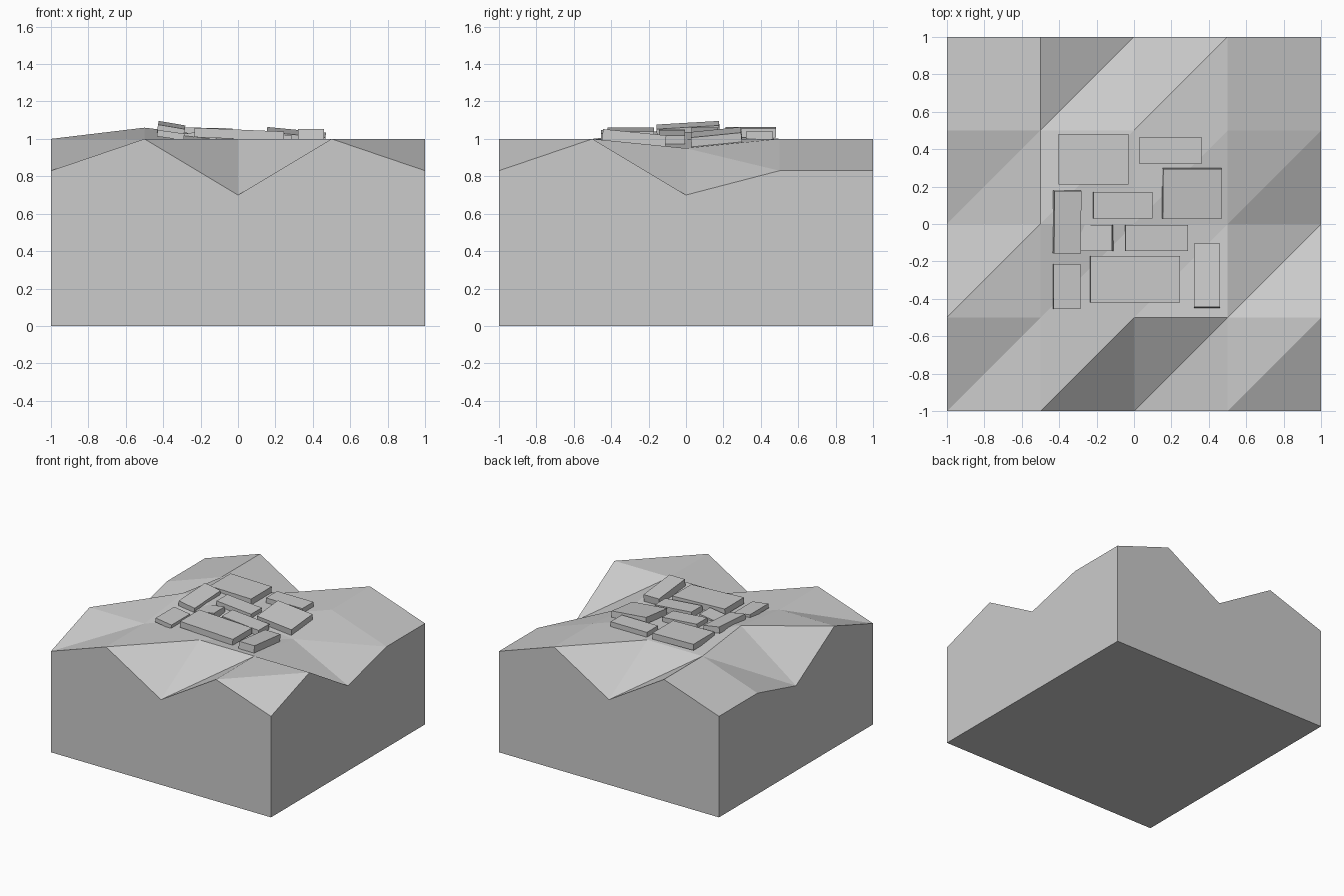
import bpy, bmesh
from mathutils import Vector, Matrix

if "Cube" in bpy.data.objects:
    bpy.data.objects.remove(bpy.data.objects["Cube"])

# Height grid: rows go front to back, columns left to right, spacing 0.5
H = [[.83, 1, .70, 1, .83],
     [1, 1, 1, 1, 1],
     [.70, 1.06, 1, .95, .70],
     [.83, 1, 1, 1, .83],
     [.83, 1, .70, 1, .83]]
N = 5


def link(name, bm):
    bmesh.ops.recalc_face_normals(bm, faces=bm.faces[:])
    mesh = bpy.data.meshes.new(name)
    bm.to_mesh(mesh)
    bm.free()
    obj = bpy.data.objects.new(name, mesh)
    bpy.context.collection.objects.link(obj)
    return obj


def ground(x, y):
    """Height of the terrain, each cell split from lower left to upper right."""
    u, v = (x + 1) * 2, (y + 1) * 2
    i, j = min(int(u), 3), min(int(v), 3)
    u, v = u - i, v - j
    a, b, c, d = H[j][i], H[j][i + 1], H[j + 1][i + 1], H[j + 1][i]
    if u >= v:
        return a + (b - a) * u + (c - b) * v
    return a + (c - d) * u + (d - a) * v


# Terrain block: faceted top, four walls and a flat base
bm = bmesh.new()
top = [[bm.verts.new((-1 + .5 * i, -1 + .5 * j, H[j][i])) for i in range(N)]
       for j in range(N)]
for j in range(N - 1):
    for i in range(N - 1):
        a, b, c, d = top[j][i], top[j][i + 1], top[j + 1][i + 1], top[j + 1][i]
        bm.faces.new((a, b, c))
        bm.faces.new((a, c, d))
base = [bm.verts.new((x, y, 0)) for x, y in ((-1, -1), (1, -1), (1, 1), (-1, 1))]
rims = [top[0], [r[-1] for r in top], top[-1][::-1], [r[0] for r in top][::-1]]
for k, rim in enumerate(rims):
    bm.faces.new([base[k], base[(k + 1) % 4]] + rim[::-1])
bm.faces.new(base[::-1])
link("terrain_block", bm)


# Paving slabs resting on the terrain, tilted with it unless a slope is given
def slab(name, x0, x1, y0, y1, t=.05, sx=None, sy=None, z=None):
    cx, cy = (x0 + x1) / 2, (y0 + y1) / 2
    if sx is None:
        sx = (ground(x1, cy) - ground(x0, cy)) / (x1 - x0)
    if sy is None:
        sy = (ground(cx, y1) - ground(cx, y0)) / (y1 - y0)
    if z is None:
        z = ground(cx, cy)
    n = Vector((-sx, -sy, 1)).normalized()
    ax = Vector((1, 0, sx)).normalized()
    rot = Matrix((ax, n.cross(ax), n)).transposed().to_4x4()
    bm = bmesh.new()
    bmesh.ops.create_cube(bm, size=1)
    bmesh.ops.scale(bm, vec=(x1 - x0, y1 - y0, t), verts=bm.verts)
    bmesh.ops.transform(bm, verts=bm.verts,
                        matrix=Matrix.Translation(Vector((cx, cy, z)) + n * t / 2) @ rot)
    link(name, bm)


slabs = [
    dict(x0=-.405, x1=-.03, y0=.21, y1=.48, sx=-.02, sy=0, z=1.01),
    dict(x0=.03, x1=.36, y0=.32, y1=.465, t=.04),
    dict(x0=.15, x1=.465, y0=.03, y1=.30),
    dict(x0=-.435, x1=-.29, y0=-.155, y1=.18, sx=-.17, sy=.06, z=1.025),
    dict(x0=-.22, x1=.095, y0=.03, y1=.17, t=.04),
    dict(x0=-.28, x1=-.11, y0=-.145, y1=-.005, sx=.14, sy=0, z=.99),
    dict(x0=-.05, x1=.285, y0=-.145, y1=-.005, t=.045),
    dict(x0=-.235, x1=.245, y0=-.42, y1=-.17),
    dict(x0=.32, x1=.46, y0=-.45, y1=-.11, t=.058),
    dict(x0=-.435, x1=-.29, y0=-.455, y1=-.215, t=.035, sx=-.14, sy=0),
]
for k, s in enumerate(slabs):
    slab(f"stone_slab_{k + 1}", **s)
